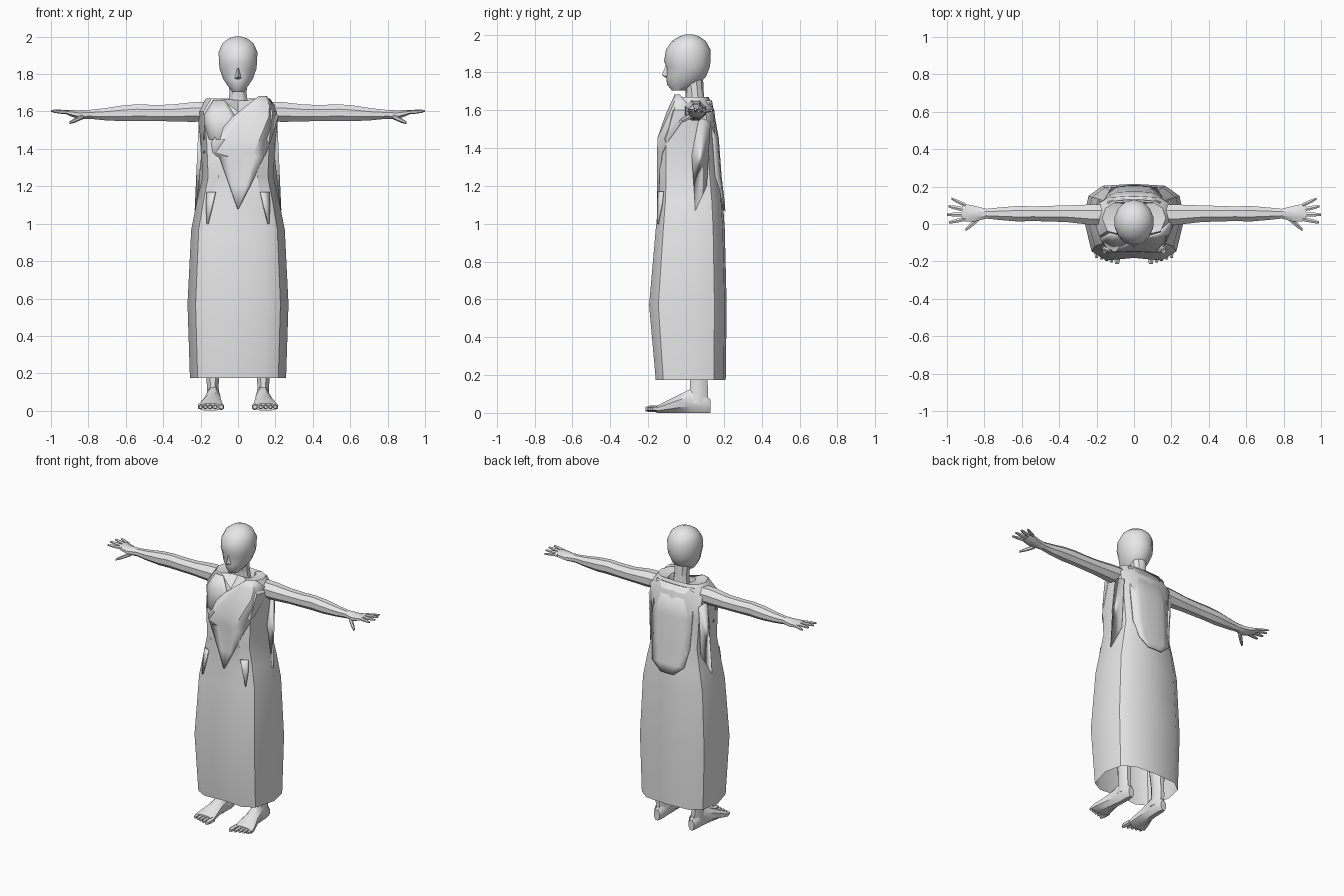
import bpy, bmesh, math
from mathutils import Vector

cube = bpy.data.objects.get("Cube")
if cube:
    bpy.data.objects.remove(cube, do_unlink=True)

GREY = (0.8, 0.8, 0.8, 1)
grey = bpy.data.materials.new("plain_grey")
grey.use_nodes = True
grey.diffuse_color = GREY
grey.node_tree.nodes["Principled BSDF"].inputs["Base Color"].default_value = GREY


def finish(name, bm, angle=35, recalc=True):
    if recalc:
        bmesh.ops.recalc_face_normals(bm, faces=bm.faces)
    mesh = bpy.data.meshes.new(name)
    bm.to_mesh(mesh)
    bm.free()
    mesh.materials.append(grey)
    obj = bpy.data.objects.new(name, mesh)
    bpy.context.collection.objects.link(obj)
    bpy.ops.object.select_all(action='DESELECT')
    obj.select_set(True)
    bpy.context.view_layer.objects.active = obj
    bpy.ops.object.shade_smooth_by_angle(angle=math.radians(angle))
    return obj


def loft(bm, rings, cap_start=True, cap_end=True):
    rows = [[bm.verts.new(p) for p in ring] for ring in rings]
    n = len(rows[0])
    for a, b in zip(rows, rows[1:]):
        for i in range(n):
            j = (i + 1) % n
            bm.faces.new((a[i], a[j], b[j], b[i]))
    if cap_start:
        bm.faces.new(rows[0])
    if cap_end:
        bm.faces.new(rows[-1])


def oval(centre, u, v, ru, rv, n=8):
    c, u, v = Vector(centre), Vector(u), Vector(v)
    return [c + u * ru * math.cos(t) + v * rv * math.sin(t)
            for t in (math.tau * (i + 0.5) / n for i in range(n))]


X, Y, Z = (1, 0, 0), (0, 1, 0), (0, 0, 1)

# Robe sections: height, half width, front, back
ROBE = [(0.175, 0.257, -0.16, 0.21), (0.57, 0.27, -0.195, 0.215),
        (0.97, 0.25, -0.16, 0.205), (1.12, 0.22, -0.145, 0.195),
        (1.25, 0.19, -0.14, 0.18), (1.45, 0.2, -0.14, 0.165),
        (1.6, 0.22, -0.085, 0.15), (1.67, 0.17, -0.05, 0.12)]


def half_outline(w, f, b):
    return [(0, f * 0.93), (0.55 * w, f), (0.84 * w, f * 0.75), (w, 0.03),
            (0.9 * w, b * 0.7), (0.62 * w, b * 0.95), (0, b)]


def section(z):
    for a, b in zip(ROBE, ROBE[1:]):
        if z <= b[0]:
            t = (z - a[0]) / (b[0] - a[0])
            return [p + (q - p) * t for p, q in zip(a[1:], b[1:])]
    return list(ROBE[-1][1:])


def surface_y(x, z, back):
    outline = half_outline(*section(z))
    outline = outline[3:][::-1] if back else outline[:4]
    x = abs(x)
    for (x0, y0), (x1, y1) in zip(outline, outline[1:]):
        if x <= x1:
            return y0 + (y1 - y0) * (x - x0) / (x1 - x0)
    return outline[-1][1]


# Robe, open at the hem, with a V neck folded inward
bm = bmesh.new()
rings = []
for z, w, f, b in ROBE + [(1.66, 0.09, 0.0, 0.115), (1.58, 0.06, 0.01, 0.1)]:
    half = half_outline(w, f, b)
    full = half + [(-x, y) for x, y in half[-2:0:-1]]
    ring = [Vector((x, y, z)) for x, y in full]
    if z == ROBE[-1][0]:
        ring[0] += Vector((0, -0.04, -0.08))
    rings.append(ring)
loft(bm, rings, cap_start=False)
finish("robe", bm)


# Cloth layers that follow the robe surface; rows give height, left, right
def panel(name, rows, back=False, lift=0.01, cols=5):
    bm = bmesh.new()
    off = lift if back else -lift
    grid = []
    for z, a, b in rows:
        xs = [a + (b - a) * i / cols for i in range(cols + 1)]
        grid.append([bm.verts.new((x, surface_y(x, z, back) + off, z)) for x in xs])
    for p, q in zip(grid, grid[1:]):
        for i in range(cols):
            bm.faces.new((p[i], p[i + 1], q[i + 1], q[i]))
    obj = finish(name, bm)
    mod = obj.modifiers.new("thickness", 'SOLIDIFY')
    mod.thickness = 0.009
    mod.offset = 0


panel("wrapped_lapel", [(1.68, 0.11, 0.15), (1.63, 0.045, 0.195), (1.57, -0.03, 0.21),
                        (1.45, -0.13, 0.175), (1.38, -0.185, 0.15), (1.36, -0.1, 0.14),
                        (1.2, -0.045, 0.065), (1.08, -0.003, 0.003)])
panel("under_lapel", [(1.66, -0.13, -0.07), (1.58, -0.18, -0.02), (1.45, -0.18, 0.0)],
      lift=0.004)
panel("back_panel", [(1.65, -0.14, 0.14), (1.45, -0.15, 0.15), (1.25, -0.14, 0.14),
                     (1.13, -0.12, 0.12), (1.07, -0.05, 0.05)], back=True, lift=0.006)

for side, s in (("left", 1), ("right", -1)):
    panel(side + "_waist_fold", [(1.17, s * 0.12, s * 0.165), (1.1, s * 0.135, s * 0.17),
                                 (1.0, s * 0.16, s * 0.165)], lift=0.008, cols=2)

    # Pointed cloth flap below the armhole
    bm = bmesh.new()
    flap = []
    for y, z in ((0.07, 1.56), (0.13, 1.54), (0.11, 1.2), (0.05, 1.07), (0.03, 1.36)):
        w, f, b = section(z)
        x = w * (1 - 0.1 * (y - 0.03) / (b * 0.7 - 0.03)) + 0.006
        flap.append(bm.verts.new((s * x, y, z)))
    bm.faces.new(flap)
    bmesh.ops.triangulate(bm, faces=bm.faces)
    obj = finish(side + "_side_flap", bm)
    obj.modifiers.new("thickness", 'SOLIDIFY').thickness = 0.008

    # Arm and palm
    bm = bmesh.new()
    loft(bm, [oval((s * x, y, z), Y, Z, ry, rz) for x, y, z, ry, rz in (
        (0.15, 0.05, 1.6, 0.06, 0.055), (0.24, 0.05, 1.597, 0.058, 0.057),
        (0.36, 0.055, 1.592, 0.048, 0.048), (0.46, 0.055, 1.592, 0.045, 0.047),
        (0.54, 0.055, 1.594, 0.042, 0.048), (0.62, 0.055, 1.59, 0.045, 0.045),
        (0.72, 0.055, 1.585, 0.036, 0.034), (0.79, 0.055, 1.585, 0.028, 0.026),
        (0.85, 0.055, 1.583, 0.045, 0.025), (0.9, 0.06, 1.592, 0.05, 0.017),
        (0.92, 0.063, 1.597, 0.047, 0.011))])
    finish(side + "_arm", bm)

    # Fingers and thumb
    bm = bmesh.new()
    for start, end, r in (((0.9, 0.1, 1.595), (0.975, 0.135, 1.598), 0.011),
                          ((0.91, 0.078, 1.597), (0.993, 0.095, 1.603), 0.012),
                          ((0.91, 0.052, 1.597), (1.0, 0.05, 1.603), 0.012),
                          ((0.9, 0.028, 1.595), (0.99, 0.008, 1.6), 0.012),
                          ((0.83, 0.03, 1.572), (0.9, -0.03, 1.54), 0.016)):
        a, b = Vector(start), Vector(end)
        loft(bm, [oval((s * p.x, p.y, p.z), Y, Z, r * k, r * k * 0.8, 6)
                  for p, k in ((a, 1.1), (a.lerp(b, 0.6), 1), (b, 0.6))])
    finish(side + "_fingers", bm)

    # Leg
    bm = bmesh.new()
    loft(bm, [oval((s * x, y, z), X, Y, rx, ry) for x, y, z, rx, ry in (
        (0.13, 0.06, 0.05, 0.04, 0.06), (0.135, 0.068, 0.12, 0.034, 0.052),
        (0.135, 0.067, 0.19, 0.036, 0.05), (0.13, 0.06, 0.4, 0.055, 0.06),
        (0.12, 0.04, 0.7, 0.06, 0.07))])
    finish(side + "_leg", bm)

    # Foot and toes
    bm = bmesh.new()
    loft(bm, [oval((s * x, y, rz), X, Z, rx, rz * 1.08) for y, x, rx, rz in (
        (0.13, 0.13, 0.022, 0.035), (0.1, 0.13, 0.038, 0.05), (0.03, 0.132, 0.038, 0.065),
        (-0.05, 0.138, 0.05, 0.045), (-0.12, 0.146, 0.068, 0.027),
        (-0.155, 0.148, 0.072, 0.019))])
    for i, x in enumerate((0.09, 0.121, 0.148, 0.174, 0.2)):
        r = 0.017 if i == 0 else 0.0125
        tip = -0.213 + 0.008 * i
        loft(bm, [oval((s * x, y, z), X, Z, r * k, r * k, 6)
                  for y, z, k in ((-0.14, 0.02, 1), (tip + 0.02, 0.022, 1),
                                  (tip, 0.02, 0.7))])
    finish(side + "_foot", bm)

# Neck
bm = bmesh.new()
loft(bm, [oval((0, y, z), X, Y, rx, ry, 10) for y, z, rx, ry in (
    (0.05, 1.55, 0.075, 0.055), (0.05, 1.64, 0.055, 0.05),
    (0.045, 1.7, 0.048, 0.048), (0.035, 1.78, 0.055, 0.055))])
finish("neck", bm)

# Head: height, half width, front, back
bm = bmesh.new()
loft(bm, [oval((0, (f + b) / 2, z), X, Y, w, (b - f) / 2, 14) for z, w, f, b in (
    (1.705, 0.03, -0.075, 0.0), (1.735, 0.055, -0.1, 0.065), (1.775, 0.082, -0.105, 0.105),
    (1.825, 0.1, -0.103, 0.125), (1.86, 0.105, -0.116, 0.13), (1.92, 0.106, -0.106, 0.13),
    (1.965, 0.085, -0.075, 0.105), (1.99, 0.052, -0.035, 0.07), (2.0, 0.022, -0.005, 0.04))])
finish("head", bm, 45)

# Nose wedge and brow
bm = bmesh.new()
bridge, tip, base = [bm.verts.new(p) for p in ((0, -0.102, 1.85), (0, -0.127, 1.785),
                                               (0, -0.095, 1.765))]
wings = [bm.verts.new((s * 0.024, -0.09, 1.775)) for s in (1, -1)]
for wing in wings:
    bm.faces.new((bridge, tip, wing))
    bm.faces.new((tip, base, wing))
    bm.faces.new((bridge, wing, base))
finish("nose", bm)
